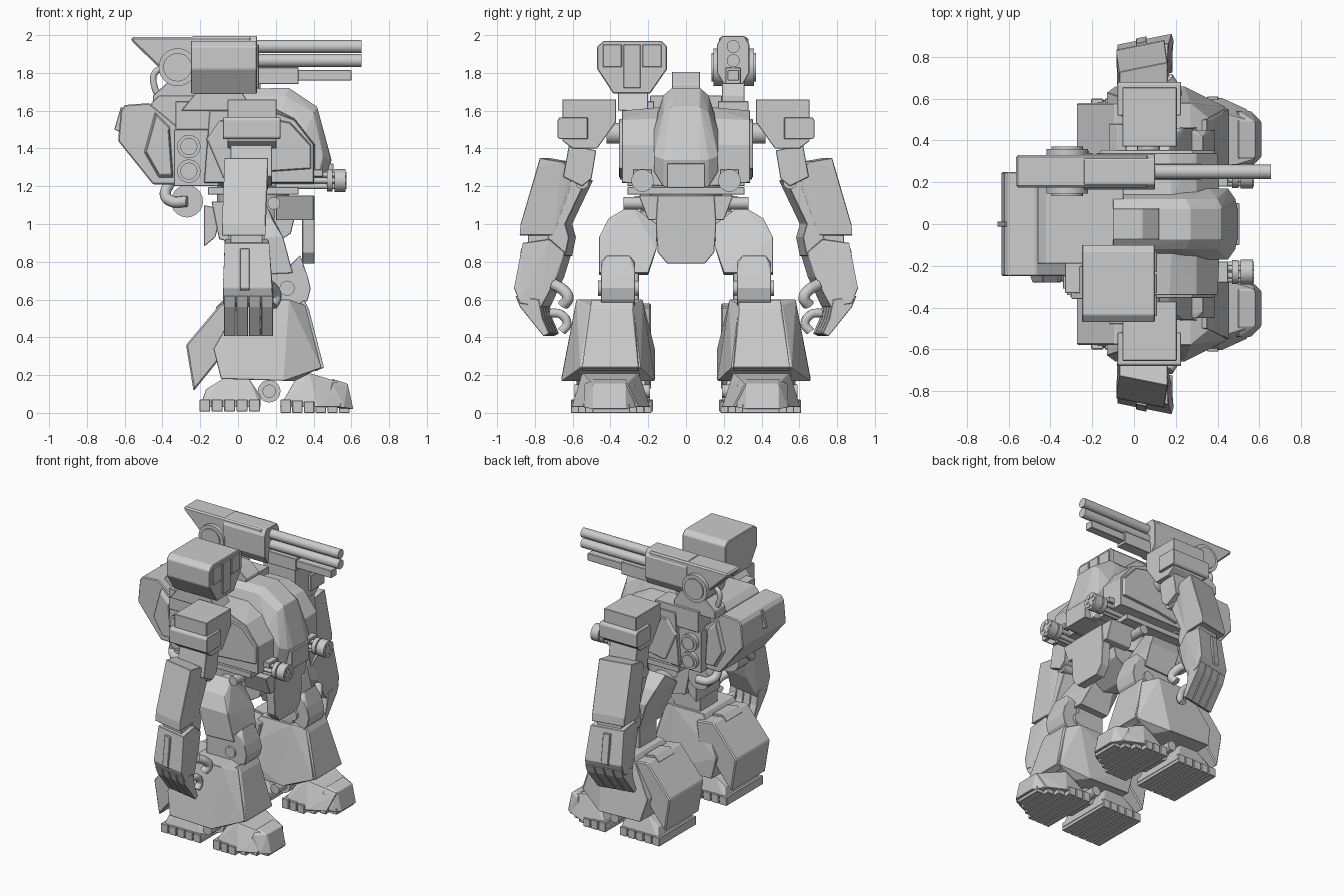
import bpy, bmesh
from math import pi, cos, sin
from mathutils import Vector, Matrix


def finish(name, bm, mirror=False, bevel=0.0):
    bmesh.ops.recalc_face_normals(bm, faces=bm.faces)
    me = bpy.data.meshes.new(name)
    bm.to_mesh(me)
    bm.free()
    ob = bpy.data.objects.new(name, me)
    bpy.context.collection.objects.link(ob)
    if bevel:
        m = ob.modifiers.new("bevel", 'BEVEL')
        m.width, m.segments, m.limit_method = bevel, 1, 'ANGLE'
    if mirror:
        m = ob.modifiers.new("mirror", 'MIRROR')
        m.use_axis = (False, True, False)
        m.use_mirror_merge = False
    return ob


def prism(name, pts, a, b, axis='y', mirror=False, inset=1.0, bevel=0.003):
    """Profile pushed from a to b along an axis; the b end may be scaled."""
    place = {'x': lambda u, v, w: (w, u, v), 'y': lambda u, v, w: (u, w, v)}[axis]
    n = len(pts)
    cu, cv = sum(p[0] for p in pts) / n, sum(p[1] for p in pts) / n
    bm = bmesh.new()
    lo = [bm.verts.new(place(u, v, a)) for u, v in pts]
    hi = [bm.verts.new(place(cu + (u - cu) * inset, cv + (v - cv) * inset, b)) for u, v in pts]
    bm.faces.new(lo)
    bm.faces.new(hi)
    for i in range(n):
        j = (i + 1) % n
        bm.faces.new((lo[i], lo[j], hi[j], hi[i]))
    return finish(name, bm, mirror, bevel)


def box(name, x, y, z, **kw):
    return prism(name, [(x[0], z[0]), (x[1], z[0]), (x[1], z[1]), (x[0], z[1])], y[0], y[1], **kw)


def hull(name, sections, mirror=False, bevel=0.003):
    """Convex block through profiles given as (y, [(x, z)...])."""
    bm = bmesh.new()
    for y, pts in sections:
        for x, z in pts:
            bm.verts.new((x, y, z))
    res = bmesh.ops.convex_hull(bm, input=bm.verts)
    junk = {v for v in res["geom_interior"] if isinstance(v, bmesh.types.BMVert)}
    bmesh.ops.delete(bm, geom=list(junk), context='VERTS')
    bmesh.ops.dissolve_limit(bm, angle_limit=0.03, verts=bm.verts, edges=bm.edges)
    return finish(name, bm, mirror, bevel)


def rod(name, p, q, r, mirror=False, n=20):
    p, q = Vector(p), Vector(q)
    rot = (q - p).to_track_quat('Z', 'Y').to_matrix().to_4x4()
    bm = bmesh.new()
    bmesh.ops.create_cone(bm, cap_ends=True, segments=n, radius1=r, radius2=r,
                          depth=(q - p).length, matrix=Matrix.Translation((p + q) / 2) @ rot)
    for f in bm.faces:
        f.smooth = len(f.verts) == 4
    return finish(name, bm, mirror)


def pipe(name, pts, r, mirror=False):
    cu = bpy.data.curves.new(name, 'CURVE')
    cu.dimensions, cu.bevel_depth, cu.bevel_resolution, cu.use_fill_caps = '3D', r, 3, True
    s = cu.splines.new('BEZIER')
    s.bezier_points.add(len(pts) - 1)
    for bp, p in zip(s.bezier_points, pts):
        bp.co = p
        bp.handle_left_type = bp.handle_right_type = 'AUTO'
    ob = bpy.data.objects.new(name, cu)
    bpy.context.collection.objects.link(ob)
    if mirror:
        m = ob.modifiers.new("mirror", 'MIRROR')
        m.use_axis = (False, True, False)


# Torso: central cockpit, side blocks, rear block and head
mid = [(-.1, 1.2), (-.1, 1.715), (.27, 1.72), (.42, 1.62), (.495, 1.34), (.46, 1.19)]
shoulder = [(-.1, 1.2), (-.1, 1.68), (.25, 1.68), (.4, 1.59), (.485, 1.34), (.45, 1.2)]
side = [(-.1, 1.26), (-.1, 1.53), (.22, 1.53), (.36, 1.49), (.45, 1.36), (.43, 1.28)]
hull("cockpit", [(s * y, p) for s in (1, -1) for y, p in ((.17, side), (.12, shoulder), (.075, mid))])
box("chin_panel", (.4, .505), (-.1, .1), (1.19, 1.32))
hull("torso_side", [(.12, [(-.18, 1.2), (-.15, 1.62), (.18, 1.62), (.3, 1.56), (.41, 1.42), (.41, 1.2)]),
                    (.34, [(-.18, 1.22), (-.15, 1.6), (.17, 1.6), (.3, 1.55), (.4, 1.42), (.4, 1.22)])], True)
prism("torso_side_plate", [(-.17, 1.45), (-.1, 1.55), (.18, 1.56), (.28, 1.54), (.39, 1.42), (.39, 1.29), (.1, 1.27), (-.08, 1.24)],
      .33, .355, mirror=True, inset=.96)
box("torso_rear", (-.34, -.1), (-.31, .31), (1.2, 1.5))
prism("torso_rear_top", [(-.45, 1.5), (-.46, 1.64), (-.42, 1.68), (-.05, 1.68), (-.05, 1.5)], -.19, .19)
box("shoulder_deck", (-.33, .02), (.17, .33), (1.5, 1.65), mirror=True)
prism("head", [(-.1, 1.7), (-.1, 1.78), (-.04, 1.805), (.04, 1.805), (.12, 1.74), (.12, 1.7)], -.075, .075)
for k, z in enumerate((1.41, 1.28)):
    rod(f"side_nozzle_{k}", (-.26, .28, z), (-.26, .34, z), .062, mirror=True)
    rod(f"side_nozzle_core_{k}", (-.26, .3, z), (-.26, .35, z), .045, mirror=True)

# Backpack
pack = [(-.62, 1.6), (-.6, 1.63), (-.47, 1.64), (-.3, 1.5), (-.3, 1.21), (-.45, 1.21), (-.635, 1.44)]
prism("backpack", pack, -.25, .25, bevel=.006)
prism("backpack_side", [(-.44, 1.6), (-.36, 1.52), (-.34, 1.24), (-.42, 1.24), (-.5, 1.38)], .24, .28, mirror=True, inset=.85)
prism("backpack_fin", [(-.655, 1.5), (-.62, 1.62), (-.58, 1.6), (-.61, 1.48)], -.012, .012)
rod("exhaust_drum", (-.27, .1, 1.12), (-.27, .24, 1.12), .085, mirror=True)
pipe("exhaust_hose", [(-.36, .17, 1.22), (-.385, .19, 1.16), (-.35, .24, 1.12), (-.27, .26, 1.12)], .03, True)

# Gatling guns
for k in range(6):
    a = k * pi / 3
    y, z = .23 + .035 * cos(a), 1.23 + .035 * sin(a)
    rod(f"gatling_barrel_{k}", (.1, y, z), (.575, y, z), .015, mirror=True, n=10)
for k, (a, b, r) in enumerate([(.47, .5, .058), (.51, .57, .06), (.1, .2, .06)]):
    rod(f"gatling_collar_{k}", (a, .23, 1.23), (b, .23, 1.23), r, mirror=True, n=18)
box("gatling_cover", (.1, .45), (.18, .28), (1.25, 1.29), mirror=True)

# Left shoulder cannon
prism("cannon_body", [(-.565, 1.99), (.07, 1.99), (.07, 1.78), (-.2, 1.78), (-.42, 1.83), (-.565, 1.97)], .175, .33, bevel=.012)
prism("cannon_housing", [(.19, 1.995), (.31, 1.995), (.335, 1.95), (.335, 1.8), (.3, 1.74), (.2, 1.74), (.165, 1.8), (.165, 1.95)],
      -.24, .1, 'x')
rod("cannon_pivot", (-.32, .145, 1.83), (-.32, .36, 1.83), .1, n=28)
rod("cannon_pivot_cap", (-.32, .135, 1.83), (-.32, .37, 1.83), .075, n=28)
prism("cannon_neck", [(-.45, 1.62), (-.45, 1.68), (-.36, 1.76), (-.2, 1.8), (-.12, 1.68), (-.12, 1.62)], .19, .31)
for k, z in enumerate((1.94, 1.865)):
    rod(f"cannon_barrel_{k}", (.08, .25, z), (.655, .25, z), .034)
box("cannon_lower_rail", (.08, .6), (.22, .28), (1.76, 1.815))
box("cannon_lower_block", (.08, .32), (.21, .29), (1.74, 1.83))
pipe("cannon_cable", [(-.38, .25, 1.83), (-.44, .25, 1.8), (-.44, .25, 1.72), (-.4, .25, 1.65)], .018)

# Right shoulder launcher
cross = [(-.435, 1.97), (-.13, 1.97), (-.1, 1.94), (-.1, 1.82), (-.19, 1.69), (-.385, 1.69), (-.47, 1.82), (-.47, 1.94)]
prism("launcher_box", cross, -.25, .1, 'x', bevel=.005)
for k, (a, b) in enumerate([(-.44, -.34), (-.33, -.24), (-.23, -.13)]):
    box(f"launcher_door_{k}", (.09, .11), (a, b), (1.83 if k != 1 else 1.72, 1.95))
prism("launcher_neck", [(-.3, 1.6), (-.22, 1.7), (.02, 1.7), (.08, 1.6)], -.36, -.2)

# Upper arms
rod("shoulder_joint", (.07, .33, 1.48), (.07, .42, 1.48), .055, mirror=True)
prism("shoulder_armour", [(.37, 1.66), (.655, 1.66), (.655, 1.44), (.6, 1.4), (.47, 1.4), (.37, 1.54)], -.055, .205, 'x', True)
prism("shoulder_band", [(.52, 1.565), (.67, 1.565), (.68, 1.55), (.68, 1.46), (.67, 1.45), (.52, 1.45)], -.08, .225, 'x', True)
prism("upper_arm", [(.475, 1.39), (.62, 1.42), (.65, 1.25), (.55, 1.2), (.5, 1.24)], -.04, .18, 'x', True)
rod("elbow", (-.06, .55, 1.22), (.16, .55, 1.22), .035, mirror=True)

# Lower arms, turned slightly outwards toward the front
lower = [
    hull("forearm", [(.61, [(-.06, 1.29), (.15, 1.29), (.14, 1.2), (-.05, 1.2)]), (.655, [(-.07, 1.33), (.16, 1.33)]),
                     (.77, [(-.07, 1.35), (.16, 1.35)]), (.78, [(-.07, 1.3), (.16, 1.3)]), (.7, [(-.08, .94), (.14, .94)]),
                     (.88, [(-.085, .94), (.145, .94)]), (.875, [(-.085, 1.0), (.145, 1.0)])], True),
    prism("forearm_inner", [(.53, 1.23), (.62, 1.27), (.74, .9), (.64, .83), (.62, .93), (.64, 1.0)], -.05, .14, 'x', True),
    prism("wrist", [(.68, 1.0), (.84, 1.0), (.84, .85), (.68, .85)], -.04, .13, 'x', True),
    hull("hand_guard", [(.64, [(-.04, .85), (.15, .85)]), (.72, [(-.07, .92), (.16, .92)]), (.86, [(-.07, .9), (.165, .9)]),
                        (.903, [(-.08, .66), (.18, .66)]), (.87, [(-.08, .58), (.19, .58)]),
                        (.76, [(-.07, .56), (.18, .56)]), (.68, [(-.04, .72), (.16, .72)])], True),
    prism("hand_ridge", [(.87, .87), (.89, .87), (.915, .66), (.89, .64)], .01, .06, 'x', True)]
for k in range(4):
    x = -.075 + k * .066
    lower.append(prism(f"finger_{k}", [(.77, .6), (.895, .62), (.87, .56), (.745, .405), (.715, .42), (.75, .5)],
                       x, x + .062, 'x', True))
for ob in lower:
    for v in ob.data.vertices:
        v.co.y += .2 * (v.co.x - .04) - .02
pipe("thumb", [(.16, .7, .68), (.19, .65, .65), (.2, .625, .61), (.18, .65, .57)], .03, True)
pipe("inner_finger", [(.12, .72, .53), (.13, .66, .52), (.13, .63, .47), (.13, .66, .43)], .024, True)

# Waist and pelvis
rod("waist", (.08, 0, 1.03), (.08, 0, 1.22), .19, n=24)
box("belt", (-.16, .32), (-.31, .31), (1.155, 1.195))
prism("pelvis", [(-.14, 1.12), (.32, 1.12), (.28, .95), (.14, .86), (-.1, .92)], -.15, .15)
prism("front_skirt", [(-.15, 1.15), (.15, 1.15), (.16, 1.0), (.15, .85), (.1, .79), (-.1, .79), (-.15, .85), (-.16, 1.0)],
      .34, .405, 'x')
prism("skirt_wings", [(-.25, 1.15), (.25, 1.15), (.2, 1.02), (-.2, 1.02)], .2, .4, 'x')
prism("rear_flap", [(-.18, 1.1), (-.08, 1.08), (-.12, .93), (-.18, .88)], -.14, .14)
rod("hip_axle", (.06, .1, .99), (.06, .25, .99), .08, mirror=True)
rod("hip_pin", (.19, .2, 1.11), (.19, .33, 1.11), .033, mirror=True)

# Legs
hull("thigh", [(.155, [(-.04, 1.0), (.16, 1.0), (.24, .87), (.06, .87)]), (.29, [(-.04, 1.1), (.15, 1.1)]),
               (.41, [(-.04, 1.03), (.18, 1.03)]), (.46, [(.0, .93), (.24, .93), (.06, .73), (.29, .74)]),
               (.2, [(.06, .73), (.29, .74)])], True)
box("knee_core", (.06, .27), (.25, .45), (.5, .78), mirror=True)
rod("knee_hub", (.26, .25, .66), (.26, .465, .66), .04, mirror=True)
knee = [(.3, .8), (.345, .77), (.37, .72), (.385, .66), (.37, .6), (.33, .55), (.22, .55), (.18, .62), (.19, .7), (.26, .74)]
hull("knee_cap", [(.27, knee), (.45, knee), (.3, [(.33, .835)]), (.42, [(.33, .835)])], True)
hull("shin", [(.23, [(.02, .6), (.27, .6)]), (.58, [(.02, .6), (.27, .6)]), (.28, [(.355, .57)]), (.51, [(.355, .57)]),
              (.24, [(.44, .24), (.3, .17)]), (.56, [(.44, .24), (.3, .17)]),
              (.165, [(-.13, .34), (-.09, .18), (.24, .17)]), (.66, [(-.09, .18), (.24, .17)]), (.63, [(-.13, .34)])], True)
hull("shin_plate", [(.28, [(.29, .55), (.35, .6), (.375, .55)]), (.5, [(.29, .55), (.35, .6), (.375, .55)]),
                    (.25, [(.455, .24), (.41, .22)]), (.55, [(.455, .24), (.41, .22)])], True)
calf = [(-.09, .58), (.05, .56), (.02, .35), (-.11, .27), (-.235, .115), (-.275, .36)]
prism("calf_box", calf, .185, .58, mirror=True, bevel=.008)
prism("calf_vent", [(-.12, .555), (-.08, .595), (.0, .58), (-.02, .52)], .3, .48, mirror=True)

# Feet
rod("ankle_joint", (.165, .28, .115), (.165, .48, .115), .06, mirror=True)
rod("ankle_pin", (.165, .19, .115), (.165, .59, .115), .035, mirror=True)
hull("heel", [(.18, [(-.2, .03), (.12, .03)]), (.595, [(-.2, .03), (.12, .03)]),
              (.22, [(-.17, .125), (-.08, .18), (.06, .18), (.12, .09)]), (.55, [(-.17, .125), (-.08, .18), (.06, .18), (.12, .09)])], True)
hull("toe", [(.19, [(.22, .03), (.42, .03)]), (.605, [(.22, .03), (.42, .03)]), (.25, [(.3, .17), (.38, .21), (.54, .03)]),
             (.55, [(.3, .17), (.38, .21), (.54, .03)]), (.31, [(.58, .15)]), (.49, [(.58, .15)])], True)
hull("toe_cap", [(y, [(.5, .03), (.5, .18), (.58, .155), (.61, .02)]) for y in (.32, .49)]
     + [(y, [(.46, .03), (.5, .15), (.56, .03)]) for y in (.27, .54)], True)
for k in range(5):
    x = -.205 + k * .066
    box(f"heel_tread_{k}", (x, x + .058), (.175, .6), (.008, .07), mirror=True)
for k in range(6):
    x, n = .225 + k * .062, max(0, k - 2) * .038
    box(f"toe_tread_{k}", (x, x + .055), (.183 + n, .61 - n), (0, .07 - .005 * k), mirror=True)
